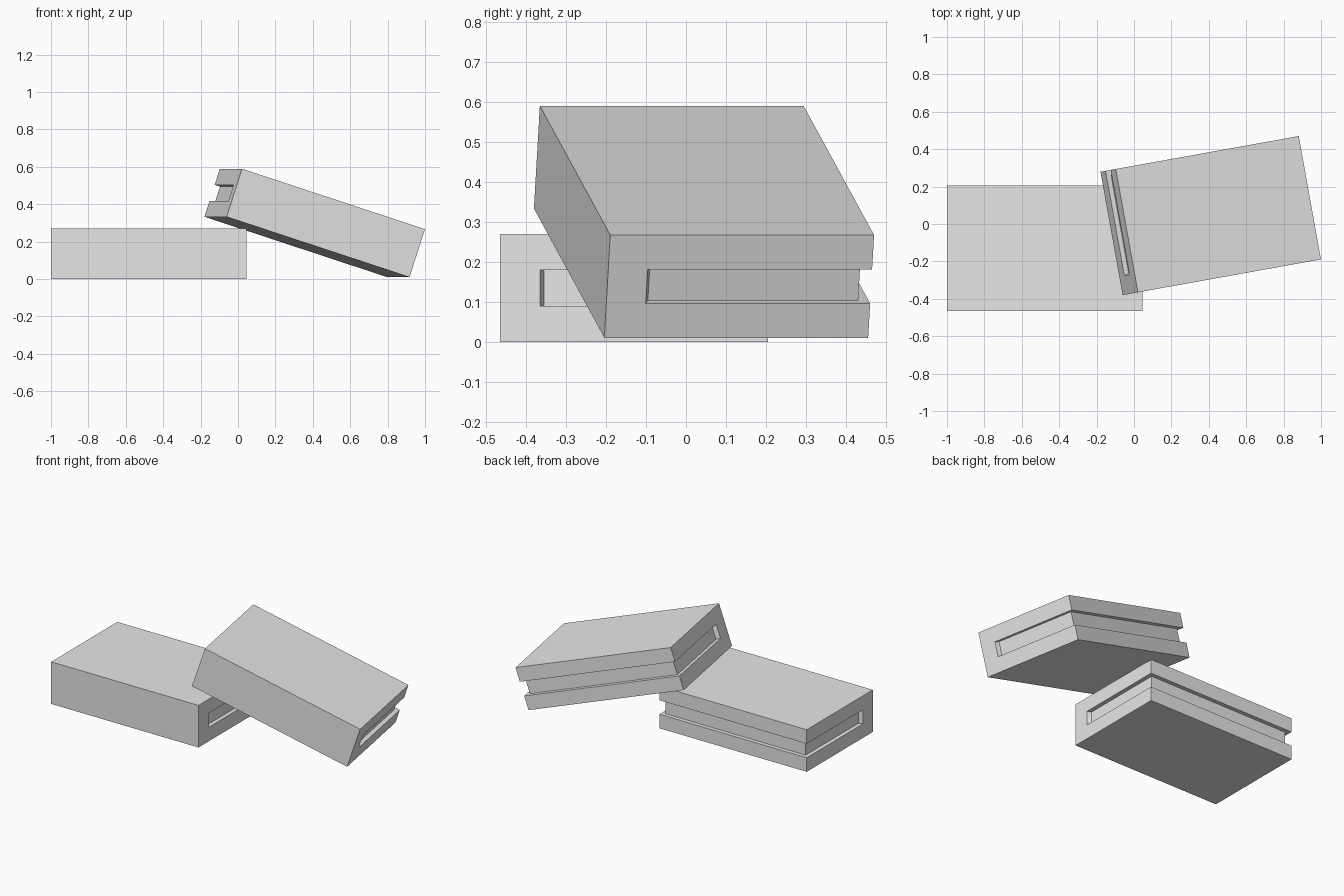
import bpy
import bmesh
from math import radians

cube = bpy.data.objects.get("Cube")
if cube:
    bpy.data.objects.remove(cube, do_unlink=True)

grey = bpy.data.materials.new("light_grey")
grey.use_nodes = True
colour = (0.8, 0.8, 0.8, 1.0)
grey.diffuse_color = colour
grey.node_tree.nodes["Principled BSDF"].inputs["Base Color"].default_value = colour

HX, HY, HZ = 0.5225, 0.335, 0.135   # half sizes of a block
GROOVE_Z = 0.045                    # half height of the groove
GROOVE_START = -0.235               # where the side grooves begin
DEPTH, SLANT = 0.026, 0.01


def outline(d):
    """Outline of a block, recessed by d around both ends and the back."""
    half = [(HX, -HY), (HX, GROOVE_START),
            (HX - d, GROOVE_START + SLANT), (HX - d, HY - d)]
    return half + [(-x, y) for x, y in reversed(half)]


def make_block(name, location, rotation):
    bm = bmesh.new()
    # Stack of outlines: full slab, recessed core, full slab
    levels = [(-HZ, 0), (-GROOVE_Z, 0), (-GROOVE_Z, DEPTH),
              (GROOVE_Z, DEPTH), (GROOVE_Z, 0), (HZ, 0)]
    rings = [[bm.verts.new((x, y, z)) for x, y in outline(d)]
             for z, d in levels]
    for low, high in zip(rings, rings[1:]):
        for i in range(len(low)):
            j = (i + 1) % len(low)
            bm.faces.new((low[i], low[j], high[j], high[i]))
    bm.faces.new(reversed(rings[0]))
    bm.faces.new(rings[-1])
    # Close the points where the groove runs out into the plain front
    bmesh.ops.remove_doubles(bm, verts=bm.verts[:], dist=0.0001)
    bmesh.ops.recalc_face_normals(bm, faces=bm.faces[:])
    mesh = bpy.data.meshes.new(name)
    bm.to_mesh(mesh)
    bm.free()
    mesh.materials.append(grey)
    block = bpy.data.objects.new(name, mesh)
    block.location = location
    block.rotation_euler = rotation
    bpy.context.collection.objects.link(block)


# One block lies flat, the other leans on its end
make_block("flat_block", (-0.4775, -0.13, HZ), (0, 0, 0))
make_block("leaning_block", (0.41, 0.045, 0.30),
           (0, radians(18), radians(10.2)))
